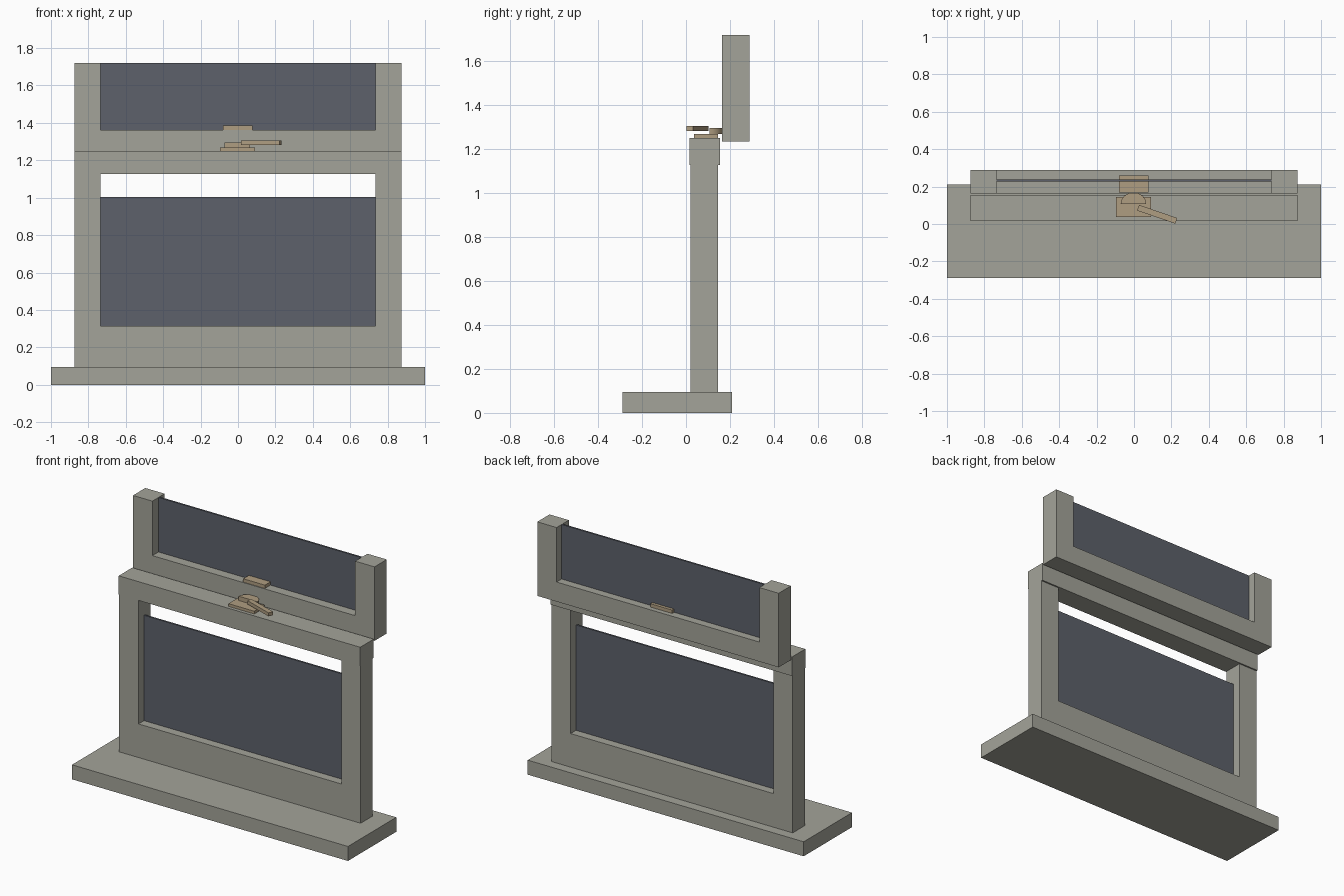
import bpy
import bmesh
import math

cube = bpy.data.objects.get("Cube")
if cube:
    bpy.data.objects.remove(cube, do_unlink=True)


def material(name, rgb):
    m = bpy.data.materials.new(name)
    m.use_nodes = True
    m.diffuse_color = (*rgb, 1)
    m.node_tree.nodes["Principled BSDF"].inputs["Base Color"].default_value = (*rgb, 1)
    return m


PAINT = material("warm grey paint", (0.37, 0.37, 0.32))
GLASS = material("dark glass", (0.11, 0.12, 0.145))
BRASS = material("pale brass", (0.43, 0.34, 0.22))


def prism(name, outline, direction, mat):
    """Extrude a flat outline of 3D points along a direction."""
    bm = bmesh.new()
    face = bm.faces.new([bm.verts.new(p) for p in outline])
    out = bmesh.ops.extrude_face_region(bm, geom=[face])
    moved = [v for v in out["geom"] if isinstance(v, bmesh.types.BMVert)]
    bmesh.ops.translate(bm, verts=moved, vec=direction)
    bmesh.ops.recalc_face_normals(bm, faces=bm.faces)
    mesh = bpy.data.meshes.new(name)
    bm.to_mesh(mesh)
    bm.free()
    mesh.materials.append(mat)
    obj = bpy.data.objects.new(name, mesh)
    bpy.context.collection.objects.link(obj)
    return obj


def box(name, x, y, z, mat):
    outline = [(x[0], y[0], z[0]), (x[1], y[0], z[0]),
               (x[1], y[1], z[0]), (x[0], y[1], z[0])]
    return prism(name, outline, (0, 0, z[1] - z[0]), mat)


OUTER, INNER = 0.875, 0.735


def sash_frame(name, y, bottom, rail_top, top):
    """U-shaped frame: a bottom rail with a stile on each side."""
    half = [(OUTER, bottom), (OUTER, top), (INNER, top), (INNER, rail_top)]
    profile = half + [(-x, z) for x, z in reversed(half)]
    return prism(name, [(x, y[0], z) for x, z in profile], (0, y[1] - y[0], 0), PAINT)


# Sill
box("sill", (-1, 1), (-0.29, 0.21), (0, 0.095), PAINT)

# Lower sash with its meeting rail and lowered pane
sash_frame("lower_sash_frame", (0.02, 0.145), 0.095, 0.315, 1.127)
box("meeting_rail", (-OUTER, OUTER), (0.015, 0.155), (1.127, 1.25), PAINT)
box("lower_pane", (-INNER, INNER), (0.077, 0.089), (0.315, 1.005), GLASS)

# Upper sash, cut off at the top
sash_frame("upper_sash_frame", (0.163, 0.29), 1.235, 1.363, 1.72)
box("upper_pane", (-INNER, INNER), (0.226, 0.238), (1.363, 1.72), GLASS)

# Latch: base plate, half-round cam, angled lever and keeper
box("latch_base", (-0.095, 0.092), (0.037, 0.145), (1.25, 1.268), BRASS)
arc = [math.pi * i / 16 for i in range(17)]
cam = prism("latch_cam",
            [(-0.003 + 0.068 * math.cos(a), 0.108 + 0.06 * math.sin(a), 1.268) for a in arc],
            (0, 0, 0.028), BRASS)
lever = box("latch_lever", (-0.108, 0.108), (-0.016, 0.016), (1.282, 1.305), BRASS)
lever.location = (0.124, 0.052, 0)
lever.rotation_euler.z = math.radians(-19)
box("keeper", (-0.08, 0.077), (0.168, 0.258), (1.363, 1.385), BRASS)

# Smooth only the curved side of the cam
bpy.context.view_layer.objects.active = cam
cam.select_set(True)
bpy.ops.object.shade_smooth_by_angle(angle=math.radians(30))
cam.select_set(False)
